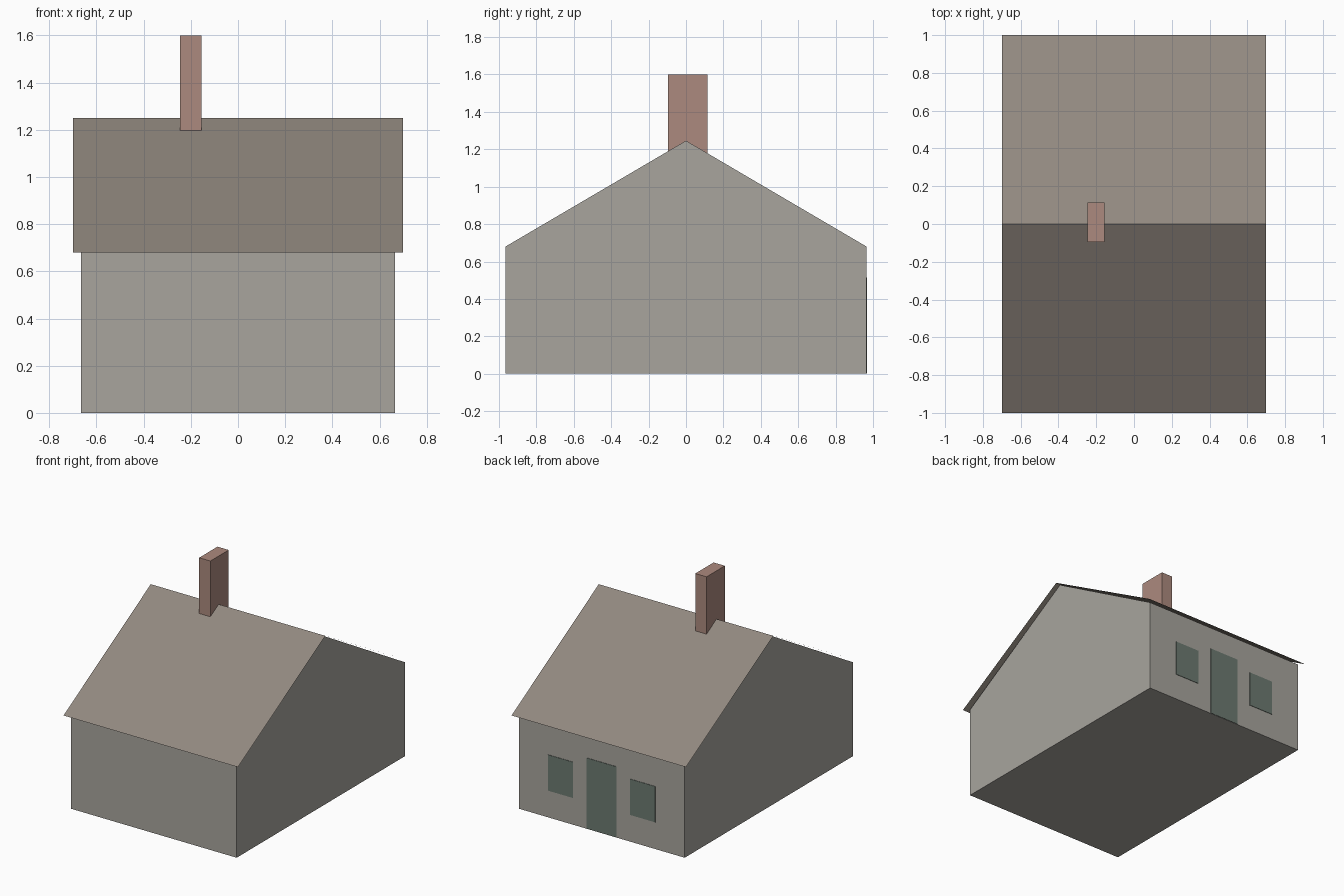
import bpy
import bmesh

cube = bpy.data.objects.get("Cube")
if cube:
    bpy.data.objects.remove(cube, do_unlink=True)


def material(name, rgb):
    """Flat material from 0-255 display values."""
    linear = [((c / 255 + 0.055) / 1.055) ** 2.4 for c in rgb]
    mat = bpy.data.materials.new(name)
    mat.use_nodes = True
    mat.diffuse_color = (*linear, 1)
    mat.node_tree.nodes["Principled BSDF"].inputs["Base Color"].default_value = (*linear, 1)
    return mat


plaster = material("grey plaster", (168, 165, 158))
shingle = material("brown shingle", (146, 137, 128))
brick = material("red brick", (172, 138, 126))
glazing = material("green paint", (109, 122, 113))


def extrude_profile(name, profile, half_width, mat, closed=True):
    """Sweep a (y, z) profile along x; closed profiles get end caps."""
    bm = bmesh.new()
    ends = [[bm.verts.new((x, y, z)) for y, z in profile]
            for x in (-half_width, half_width)]
    count = len(profile)
    for i in range(count if closed else count - 1):
        j = (i + 1) % count
        bm.faces.new((ends[0][i], ends[0][j], ends[1][j], ends[1][i]))
    if closed:
        for end in ends:
            bm.faces.new(end)
        bmesh.ops.recalc_face_normals(bm, faces=bm.faces)
    else:
        bm.normal_update()
        if sum(f.normal.z for f in bm.faces) < 0:
            bmesh.ops.reverse_faces(bm, faces=bm.faces)
    return finish(name, bm, mat)


def box(name, low, high, mat):
    bm = bmesh.new()
    bmesh.ops.create_cube(bm, size=1)
    for v in bm.verts:
        v.co = [h if c > 0 else l for c, l, h in zip(v.co, low, high)]
    return finish(name, bm, mat)


def finish(name, bm, mat):
    mesh = bpy.data.meshes.new(name)
    bm.to_mesh(mesh)
    bm.free()
    mesh.materials.append(mat)
    obj = bpy.data.objects.new(name, mesh)
    bpy.context.collection.objects.link(obj)
    return obj


wall_y, eave, ridge = 0.965, 0.68, 1.25

# Gabled walls with floor
extrude_profile("walls", [(-wall_y, 0), (wall_y, 0), (wall_y, eave),
                          (0, ridge - 0.004), (-wall_y, eave)], 0.665, plaster)

# Thin overhanging roof sheet
extrude_profile("roof", [(-1, eave), (0, ridge), (1, eave)], 0.7, shingle, closed=False)

# Chimney straddling the ridge
box("chimney", (-0.245, -0.095, 1.12), (-0.155, 0.115, 1.6), brick)

# Door and windows as thin plates on the back wall
plate = (wall_y - 0.002, wall_y + 0.003)
box("door", (-0.12, plate[0], 0.002), (0.12, plate[1], 0.515), glazing)
for side, x in (("left", 0.33), ("right", -0.33)):
    box(side + "_window", (x - 0.1, plate[0], 0.195), (x + 0.1, plate[1], 0.455), glazing)
